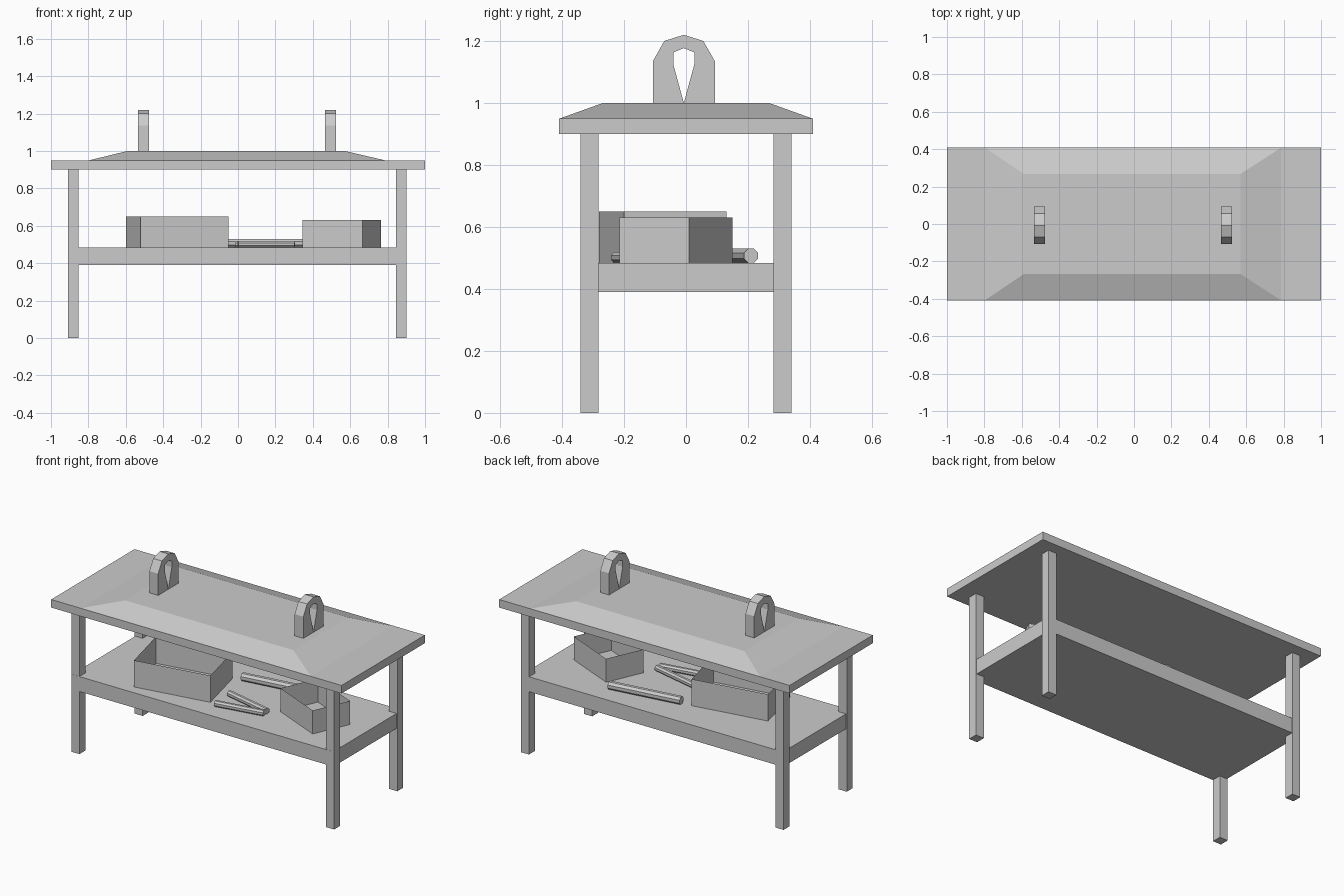
import bpy, bmesh, math
from mathutils import Vector

if "Cube" in bpy.data.objects:
    bpy.data.objects.remove(bpy.data.objects["Cube"])


def make(name, bm):
    bmesh.ops.recalc_face_normals(bm, faces=bm.faces)
    me = bpy.data.meshes.new(name)
    bm.to_mesh(me)
    bm.free()
    ob = bpy.data.objects.new(name, me)
    bpy.context.collection.objects.link(ob)
    return ob


def loft(bm, low, high, cap=True):
    """Join two matching point loops with walls and close the ends."""
    a = [bm.verts.new(p) for p in low]
    b = [bm.verts.new(p) for p in high]
    n = len(a)
    for i in range(n):
        j = (i + 1) % n
        bm.faces.new((a[i], a[j], b[j], b[i]))
    bm.faces.new(a[::-1])
    if cap:
        bm.faces.new(b)


def rect(x0, x1, y0, y1, z):
    return [(x0, y0, z), (x1, y0, z), (x1, y1, z), (x0, y1, z)]


def box(name, x0, x1, y0, y1, z0, z1):
    bm = bmesh.new()
    loft(bm, rect(x0, x1, y0, y1, z0), rect(x0, x1, y0, y1, z1))
    return make(name, bm)


# Table top slab with a raised, sloped centre
box("table_top", -1, 1, -0.41, 0.41, 0.90, 0.95)
bm = bmesh.new()
loft(bm, rect(-0.80, 0.79, -0.41, 0.41, 0.949), rect(-0.59, 0.57, -0.268, 0.268, 1.0))
make("raised_centre", bm)

# Four legs and the lower shelf
for side, x in (("left", -0.882), ("right", 0.872)):
    for end, y in (("front", -0.311), ("back", 0.311)):
        box(f"{end}_{side}_leg", x - 0.028, x + 0.028, y - 0.029, y + 0.029, 0, 0.905)
box("lower_shelf", -0.905, 0.895, -0.341, 0.338, 0.39, 0.483)

# Two arched rings on the top, outer and inner outlines in (y, z)
outer = [(-0.10, 0.998), (-0.10, 1.135), (-0.063, 1.20), (0, 1.22),
         (0.063, 1.20), (0.10, 1.135), (0.10, 0.998)]
inner = [(0, 1.0), (-0.034, 1.125), (-0.034, 1.163), (0, 1.177),
         (0.034, 1.163), (0.034, 1.125), (0, 1.0)]
for side, x in (("left", -0.505), ("right", 0.495)):
    bm = bmesh.new()
    grid = [[bm.verts.new((x + dx, y - 0.007, z)) for y, z in line]
            for line, dx in ((outer, -0.03), (outer, 0.03), (inner, 0.03), (inner, -0.03))]
    for k in range(4):
        p, q = grid[k], grid[(k + 1) % 4]
        for i in range(6):
            bm.faces.new((p[i], p[i + 1], q[i + 1], q[i]))
    bmesh.ops.remove_doubles(bm, verts=bm.verts, dist=0.0001)
    make(f"{side}_arched_ring", bm)


# Open crates turned at an angle on the shelf: corner plus two side vectors
def crate(name, corner, u, v, top):
    c, u, v = Vector(corner), Vector(u), Vector(v)
    pts = [c, c + u, c + u + v, c + v]
    bm = bmesh.new()
    loft(bm, [(p.x, p.y, 0.484) for p in pts], [(p.x, p.y, top) for p in pts], cap=False)
    make(name, bm)


crate("large_crate", (-0.52, -0.28), (0.47, 0.08), (-0.08, 0.33), 0.65)
crate("small_crate", (0.665, -0.215), (0.10, 0.225), (-0.32, 0.14), 0.63)


# Loose eight-sided rods lying on the shelf
def rod(name, start, end, r):
    a = Vector((*start, 0.482 + r))
    b = Vector((*end, 0.482 + r))
    side = (b - a).cross(Vector((0, 0, 1))).normalized()
    ring = [side * r * math.cos(t) + Vector((0, 0, r * math.sin(t)))
            for t in (math.tau * (i + 0.5) / 8 for i in range(8))]
    bm = bmesh.new()
    loft(bm, [a + p for p in ring], [b + p for p in ring])
    make(name, bm)


rod("back_rod", (-0.07, 0.145), (0.38, 0.21), 0.025)
rod("front_rod", (0.0, -0.225), (0.30, -0.172), 0.019)
rod("middle_rod", (-0.01, -0.07), (0.30, -0.143), 0.019)
